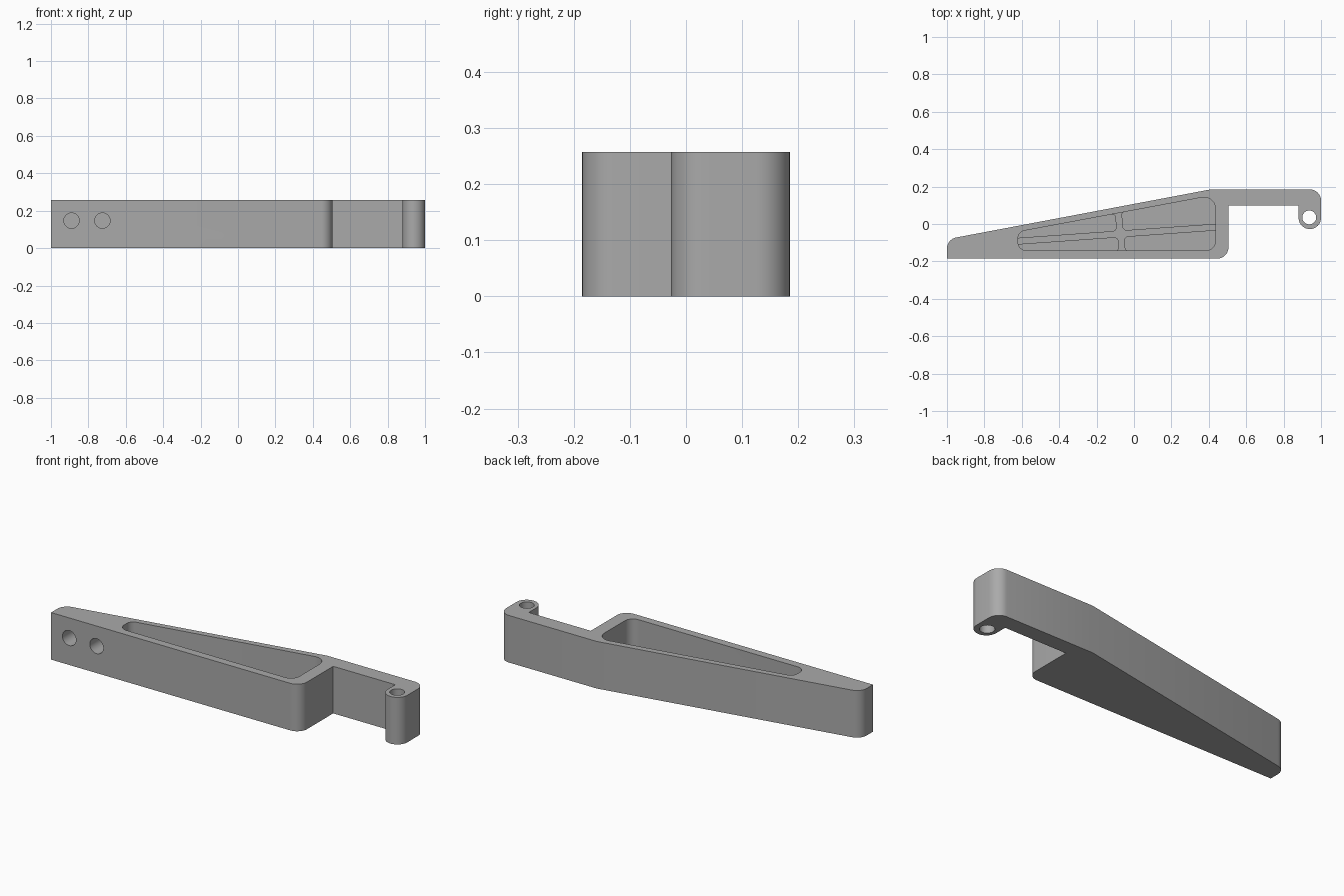
import bpy, bmesh, math
from mathutils import Vector

if "Cube" in bpy.data.objects:
    bpy.data.objects.remove(bpy.data.objects["Cube"], do_unlink=True)

HEIGHT = 0.257
FLOOR = 0.04       # pocket floor
RIB_TOP = 0.08     # top of the low stiffening ribs
SLOPE = 0.189      # slope of the tapered back edge

grey = bpy.data.materials.new("plain grey")
grey.use_nodes = True
colour = (0.4, 0.4, 0.4, 1)
grey.diffuse_color = colour
grey.node_tree.nodes["Principled BSDF"].inputs["Base Color"].default_value = colour


def rounded(corners, steps=10):
    """Turn (x, y, radius) corners into an outline with true arc fillets."""
    out = []
    for i, (x, y, r) in enumerate(corners):
        p = Vector((x, y))
        if r == 0:
            out.append(p)
            continue
        a = (Vector(corners[i - 1][:2]) - p).normalized()
        b = (Vector(corners[(i + 1) % len(corners)][:2]) - p).normalized()
        half = a.angle(b) / 2
        centre = p + (a + b).normalized() * (r / math.sin(half))
        start = p + a * (r / math.tan(half)) - centre
        end = p + b * (r / math.tan(half)) - centre
        sweep = math.pi - 2 * half
        for k in range(steps + 1):
            t = k / steps
            out.append(centre + (start * math.sin((1 - t) * sweep)
                                 + end * math.sin(t * sweep)) / math.sin(sweep))
    return out


def prism(name, outline, z0, z1):
    bm = bmesh.new()
    face = bm.faces.new([bm.verts.new((p[0], p[1], z0)) for p in outline])
    top = bmesh.ops.extrude_face_region(bm, geom=[face])["geom"]
    bmesh.ops.translate(bm, vec=(0, 0, z1 - z0),
                        verts=[v for v in top if isinstance(v, bmesh.types.BMVert)])
    bmesh.ops.recalc_face_normals(bm, faces=bm.faces[:])
    mesh = bpy.data.meshes.new(name)
    bm.to_mesh(mesh)
    bm.free()
    obj = bpy.data.objects.new(name, mesh)
    bpy.context.collection.objects.link(obj)
    mesh.materials.append(grey)
    return obj


def circle(x, y, r, n=40):
    return [(x + r * math.cos(math.tau * k / n), y + r * math.sin(math.tau * k / n))
            for k in range(n)]


def cut(target, cutter):
    """Subtract the cutter, bake the result and drop the cutter."""
    cutter.hide_render = True
    mod = target.modifiers.new("cut", "BOOLEAN")
    mod.operation, mod.solver, mod.object = "DIFFERENCE", "EXACT", cutter
    graph = bpy.context.evaluated_depsgraph_get()
    mesh = bpy.data.meshes.new_from_object(target.evaluated_get(graph))
    target.modifiers.clear()
    target.data = mesh
    bpy.data.objects.remove(cutter, do_unlink=True)


# Tapered body, arm and hooked end in one profile
back_left = 0.185 - 1.41 * SLOPE
body = prism("bracket_body", rounded([
    (-1, -0.185, 0), (0.505, -0.185, 0.06), (0.505, 0.1, 0), (0.88, 0.1, 0),
    (0.88, -0.027, 0.0599), (1, -0.027, 0.0599), (1, 0.185, 0.06),
    (0.41, 0.185, 0), (-1, back_left, 0.06)]), 0, HEIGHT)

# Open pocket above the ribs
left, right, low = -0.62, 0.435, -0.142


def edge(x):
    return -0.042 + (x - left) * 0.187


cut(body, prism("pocket_cutter", rounded([
    (left, low, 0.045), (right, low, 0.05), (right, edge(right), 0.06),
    (left, edge(left), 0.04)]), RIB_TOP, HEIGHT + 0.1))

# Four cells below, leaving a long rib and a cross rib standing
half_rib = 0.018


def rib(x):
    return -0.092 + (x - left) * 0.071


def cross(y):
    return -0.071 - 0.06 * (y - rib(-0.071))


for side in (-1, 1):
    for upper in (False, True):
        outer = left if side < 0 else right
        mid = cross(0.02 if upper else -0.1) + side * half_rib
        s = half_rib if upper else -half_rib
        far = edge if upper else (lambda x: low)
        end_r = (0.06 if side > 0 else 0.02) if upper else 0.03
        shift = -0.008 if upper else 0.004
        cell = rounded([
            (outer, rib(outer) + s, 0), (mid, rib(mid) + s, 0.02),
            (mid + shift, far(mid + shift), 0.015), (outer, far(outer), end_r)])
        cut(body, prism("cell_cutter", cell, FLOOR, RIB_TOP + 0.01))

# Vertical through hole in the hook
cut(body, prism("pin_cutter", circle(0.937, 0.035, 0.037), -0.1, HEIGHT + 0.1))

# Two blind holes in the front face
for x in (-0.89, -0.725):
    drill = prism("drill_cutter", circle(0, 0, 0.041), -0.1, 0.09)
    drill.rotation_euler.x = -math.pi / 2
    drill.location = (x, -0.185, 0.147)
    cut(body, drill)

# Smooth fillets, crisp edges
bpy.ops.object.select_all(action="DESELECT")
body.select_set(True)
bpy.context.view_layer.objects.active = body
bpy.ops.object.shade_smooth_by_angle(angle=math.radians(30))
